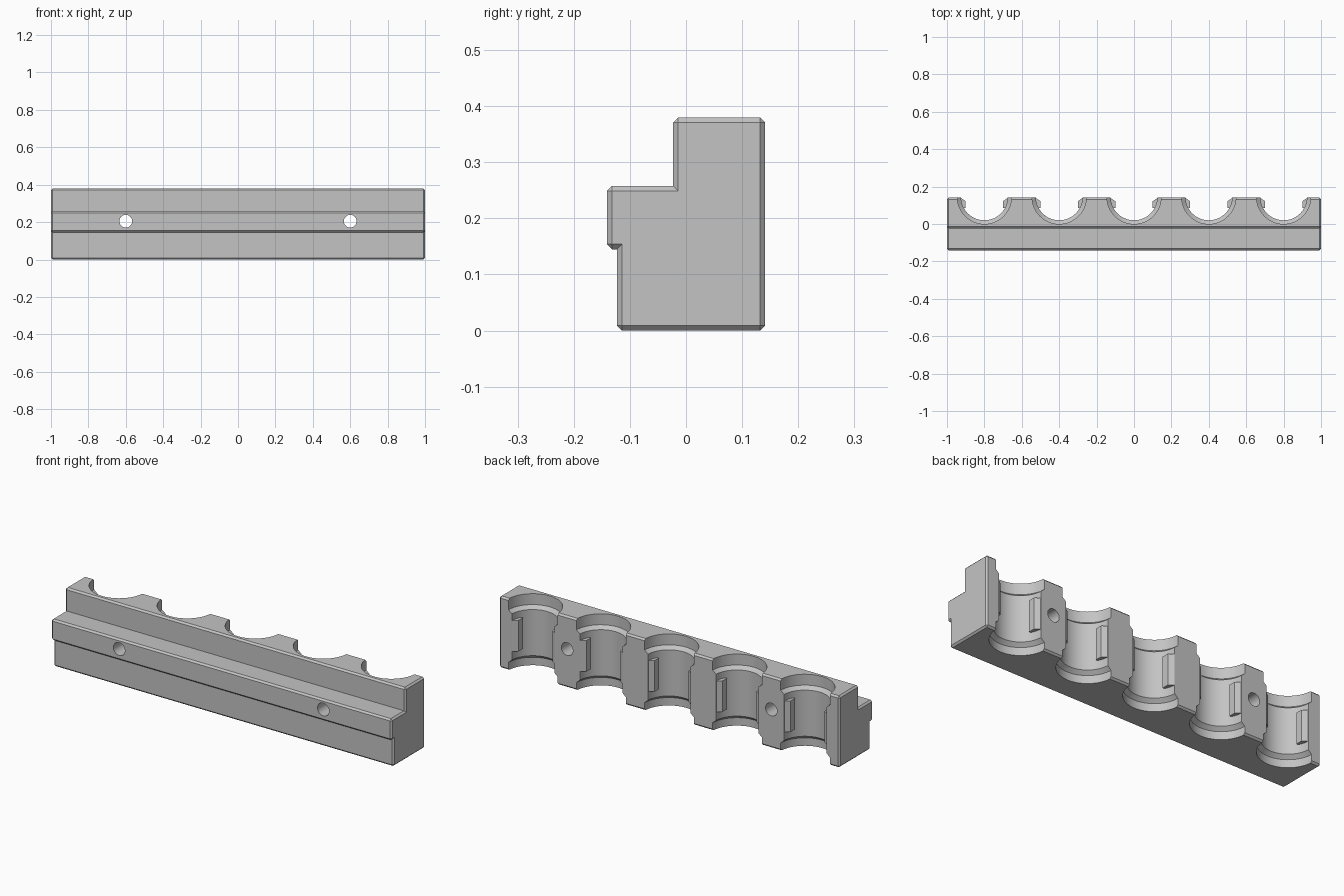
import bpy, bmesh, math
from mathutils import Matrix, Vector

if "Cube" in bpy.data.objects:
    bpy.data.objects.remove(bpy.data.objects["Cube"])

grey = bpy.data.materials.new("plain_grey")
colour = (0.55, 0.55, 0.55, 1)
grey.diffuse_color = colour
grey.use_nodes = True
grey.node_tree.nodes["Principled BSDF"].inputs["Base Color"].default_value = colour

HEIGHT, BACK, CHAMFER = 0.38, 0.141, 0.009
POCKETS = [-0.8, -0.4, 0, 0.4, 0.8]


def make_object(name, bm):
    bmesh.ops.recalc_face_normals(bm, faces=bm.faces)
    mesh = bpy.data.meshes.new(name)
    bm.to_mesh(mesh)
    bm.free()
    mesh.materials.append(grey)
    obj = bpy.data.objects.new(name, mesh)
    bpy.context.collection.objects.link(obj)
    return obj


def extrude(bm, points, offset):
    face = bm.faces.new([bm.verts.new(p) for p in points])
    new = bmesh.ops.extrude_face_region(bm, geom=[face])["geom"]
    verts = [v for v in new if isinstance(v, bmesh.types.BMVert)]
    bmesh.ops.translate(bm, verts=verts, vec=offset)


# Stepped rail with chamfered outer edges
profile = [(-0.123, 0), (BACK, 0), (BACK, HEIGHT), (-0.023, HEIGHT),
           (-0.023, 0.258), (-BACK, 0.258), (-BACK, 0.145), (-0.123, 0.145)]
bm = bmesh.new()
extrude(bm, [(-1, y, z) for y, z in profile], Vector((2, 0, 0)))
bmesh.ops.recalc_face_normals(bm, faces=bm.faces)
outer = [e for e in bm.edges if e.is_convex]
inner = [e for e in bm.edges if not e.is_convex]
bmesh.ops.bevel(bm, geom=outer, offset=CHAMFER, segments=1, affect="EDGES")
rail = make_object("holder_rail", bm)

# Turned pocket cutters with a wider lip at each end, plus two bolt holes
turned = [(0, -0.05), (0.145, -0.05), (0.145, 0.042), (0.125, 0.06),
          (0.125, 0.305), (0.145, 0.322), (0.145, 0.45), (0, 0.45)]
bm = bmesh.new()
for x in POCKETS:
    centre = Vector((x, 0.145, 0))
    verts = [bm.verts.new(centre + Vector((r, 0, z))) for r, z in turned]
    edges = [bm.edges.new(pair) for pair in zip(verts, verts[1:])]
    bmesh.ops.spin(bm, geom=verts + edges, cent=centre, axis=(0, 0, 1),
                   angle=math.tau, steps=64)
bmesh.ops.remove_doubles(bm, verts=bm.verts, dist=0.0001)
for x in (-0.6, 0.6):
    place = Matrix.Translation((x, 0, 0.205)) @ Matrix.Rotation(math.pi / 2, 4, "X")
    bmesh.ops.create_cone(bm, cap_ends=True, segments=32, radius1=0.034,
                          radius2=0.034, depth=1, matrix=place)
cutter = make_object("pocket_cutter", bm)
cutter.hide_render = True

cut = rail.modifiers.new("pockets", "BOOLEAN")
cut.object = cutter
cut.operation = "DIFFERENCE"
cut.solver = "EXACT"
bpy.ops.object.select_all(action="DESELECT")
bpy.context.view_layer.objects.active = rail
rail.select_set(True)
bpy.ops.object.modifier_apply(modifier=cut.name)
bpy.data.objects.remove(cutter)
bpy.ops.object.shade_smooth_by_angle(angle=math.radians(25))

# Retaining tabs on both sides of every pocket
tab = [(0.1, 0.085), (0.1, 0.122), (0.125, 0.139), (0.14, 0.139), (0.14, 0.085)]
bm = bmesh.new()
for x in POCKETS:
    for side in (-1, 1):
        extrude(bm, [(x + side * dx, y, 0.105) for dx, y in tab], Vector((0, 0, 0.165)))
make_object("retaining_tabs", bm)
